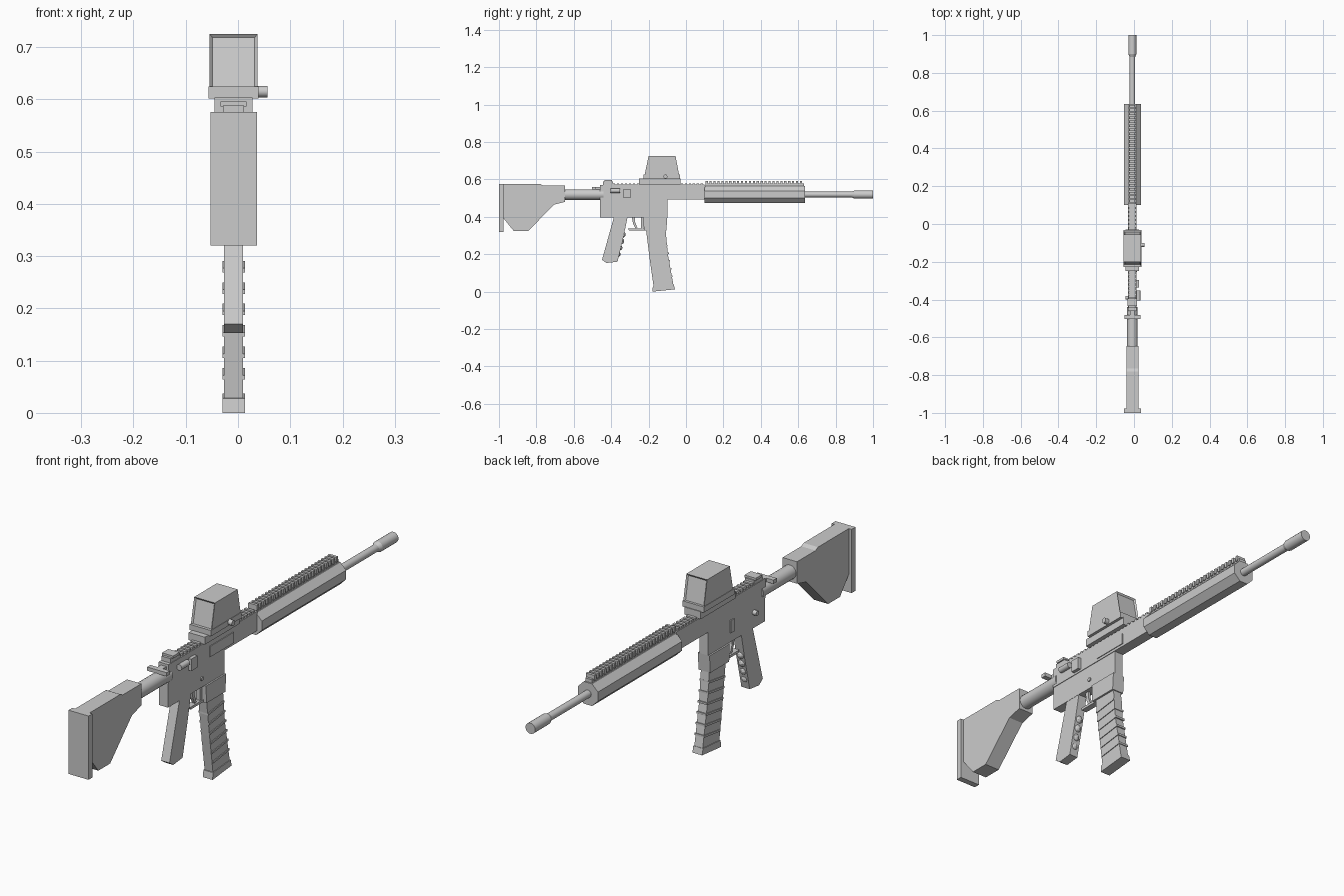
import bpy, bmesh, math
from mathutils import Matrix, Vector

if "Cube" in bpy.data.objects:
    bpy.data.objects.remove(bpy.data.objects["Cube"])

CX = -0.0085   # the long axis sits slightly left of the bounding centre
AXZ = 0.519    # bore height


def finish(name, bm):
    bmesh.ops.recalc_face_normals(bm, faces=bm.faces)
    me = bpy.data.meshes.new(name)
    bm.to_mesh(me)
    bm.free()
    ob = bpy.data.objects.new(name, me)
    bpy.context.collection.objects.link(ob)
    return ob


def add_box(bm, x0, x1, y0, y1, z0, z1):
    m = Matrix.Translation(((x0 + x1) / 2, (y0 + y1) / 2, (z0 + z1) / 2))
    m = m @ Matrix.Diagonal((x1 - x0, y1 - y0, z1 - z0, 1))
    bmesh.ops.create_cube(bm, size=1, matrix=m)


def box(name, hw, y0, y1, z0, z1):
    bm = bmesh.new()
    add_box(bm, CX - hw, CX + hw, y0, y1, z0, z1)
    return finish(name, bm)


def side_box(name, x0, x1, y0, y1, z0, z1):
    bm = bmesh.new()
    add_box(bm, x0, x1, y0, y1, z0, z1)
    return finish(name, bm)


def plate(name, hw, pts):
    """Extrude a (y, z) side profile across x."""
    bm = bmesh.new()
    f = bm.faces.new([bm.verts.new((CX - hw, y, z)) for y, z in pts])
    r = bmesh.ops.extrude_face_region(bm, geom=[f])
    vs = [v for v in r["geom"] if isinstance(v, bmesh.types.BMVert)]
    bmesh.ops.translate(bm, verts=vs, vec=(2 * hw, 0, 0))
    return finish(name, bm)


def rod(name, a, b, r1, r2=None, n=20, turn=0.0, smooth=True):
    a, b = Vector(a), Vector(b)
    d = b - a
    m = Matrix.Translation((a + b) / 2) @ d.to_track_quat('Z', 'Y').to_matrix().to_4x4()
    m = m @ Matrix.Rotation(turn, 4, 'Z')
    bm = bmesh.new()
    bmesh.ops.create_cone(bm, cap_ends=True, segments=n, radius1=r1,
                          radius2=r1 if r2 is None else r2, depth=d.length, matrix=m)
    ob = finish(name, bm)
    if smooth:
        bpy.context.view_layer.objects.active = ob
        ob.select_set(True)
        bpy.ops.object.shade_smooth_by_angle(angle=math.radians(35))
        ob.select_set(False)
    return ob


def bore(name, y0, y1, r1, r2=None, **k):
    return rod(name, (CX, y0, AXZ), (CX, y1, AXZ), r1, r2, **k)


def rail(name, y0, y1, z0, z1, z2, count):
    bm = bmesh.new()
    add_box(bm, CX - 0.015, CX + 0.015, y0, y1, z0, z1)
    step = (y1 - y0) / count
    for i in range(count):
        y = y0 + i * step
        add_box(bm, CX - 0.0195, CX + 0.0195, y, y + step * 0.55, z1 - 0.006, z2)
    return finish(name, bm)


# Stock
box("butt_pad", 0.0445, -1.0, -0.976, 0.32, 0.576)
plate("stock", 0.032, [(-0.978, 0.576), (-0.78, 0.576), (-0.765, 0.568), (-0.647, 0.568),
      (-0.647, 0.48), (-0.705, 0.465), (-0.845, 0.323), (-0.92, 0.323), (-0.978, 0.395)])
bore("buffer_tube", -0.66, -0.44, 0.028)

# Receiver
plate("upper_receiver", 0.022, [(-0.46, 0.57), (0.105, 0.57), (0.105, 0.492), (-0.46, 0.492)])
plate("lower_receiver", 0.0195, [(-0.46, 0.495), (-0.10, 0.495), (-0.10, 0.397), (-0.46, 0.397)])
plate("magazine_well", 0.026, [(-0.228, 0.397), (-0.10, 0.397), (-0.105, 0.327), (-0.225, 0.327)])
box("charging_handle_bar", 0.043, -0.503, -0.482, 0.545, 0.56)
box("charging_handle_stem", 0.012, -0.485, -0.45, 0.546, 0.56)
box("rear_sight_base", 0.02, -0.445, -0.39, 0.565, 0.588)
box("rear_sight_top", 0.025, -0.435, -0.395, 0.586, 0.596)

# Right-side and left-side controls
side_box("ejection_cover", CX, 0.0165, -0.20, -0.05, 0.502, 0.545)
side_box("deflector", CX, 0.027, -0.335, -0.297, 0.50, 0.548)
rod("forward_assist", (0.022, -0.405, 0.54), (0.022, -0.352, 0.54), 0.012, n=12)
side_box("assist_mount", CX, 0.022, -0.395, -0.355, 0.532, 0.548)
rod("receiver_pin", (CX, -0.247, 0.433), (0.016, -0.247, 0.433), 0.008, n=12)
rod("selector_knob", (CX, -0.39, 0.46), (-0.045, -0.39, 0.46), 0.010, n=12)
side_box("bolt_catch", -0.033, CX, -0.262, -0.238, 0.435, 0.485)

# Handguard, barrel and rails
bore("handguard", 0.10, 0.635, 0.0445 / math.cos(math.pi / 8), n=8,
     turn=math.pi / 8, smooth=False)
bore("barrel", 0.62, 0.91, 0.015)
bore("muzzle_taper", 0.885, 0.90, 0.015, 0.0215)
bore("muzzle_device", 0.90, 1.0, 0.0215)
rail("receiver_rail", -0.39, 0.10, 0.56, 0.572, 0.579, 23)
rail("handguard_rail", 0.105, 0.63, 0.555, 0.577, 0.592, 25)

# Optic: clamp, body, tapered hood with recessed windows
box("optic_clamp", 0.036, -0.25, -0.03, 0.574, 0.604)
box("optic_body", 0.0475, -0.227, -0.033, 0.602, 0.625)
hood = plate("optic_hood", 0.046, [(-0.222, 0.62), (-0.036, 0.62), (-0.056, 0.725), (-0.20, 0.725)])
bm = bmesh.new()
bm.from_mesh(hood.data)
bm.normal_update()
ends = [f for f in bm.faces if abs(f.normal.y) > 0.8]
bmesh.ops.inset_individual(bm, faces=ends, thickness=0.008)
for f in ends:
    n = f.normal.copy()
    bmesh.ops.translate(bm, verts=f.verts, vec=-n * 0.006)
bm.to_mesh(hood.data)
bm.free()
rod("optic_knob", (0.03, -0.11, 0.615), (0.0565, -0.11, 0.615), 0.011, n=14)

# Magazine with slanted side ribs
plate("magazine", 0.0185, [(-0.215, 0.34), (-0.11, 0.34), (-0.097, 0.20), (-0.066, 0.03),
      (-0.172, 0.018), (-0.195, 0.18)])
plate("magazine_base", 0.0215, [(-0.177, 0.028), (-0.065, 0.037), (-0.059, 0.012), (-0.18, 0.0)])
for i in range(6):
    t = i / 5
    z = 0.275 - 0.205 * t
    y0, y1 = -0.207 + 0.03 * t, -0.105 + 0.033 * t
    plate("magazine_rib_%d" % i, 0.0215, [(y0, z - 0.006), (y1, z + 0.008),
          (y1, z + 0.016), (y0, z + 0.002)])

# Pistol grip with finger swells
plate("grip", 0.0185, [(-0.385, 0.40), (-0.312, 0.40), (-0.335, 0.29), (-0.366, 0.16),
      (-0.425, 0.153), (-0.449, 0.17)])
for i, (y, z) in enumerate([(-0.342, 0.305), (-0.35, 0.27), (-0.36, 0.235), (-0.37, 0.20)]):
    bm = bmesh.new()
    m = Matrix.Translation((CX, y, z)) @ Matrix.Diagonal((0.017, 0.02, 0.017, 1))
    bmesh.ops.create_uvsphere(bm, u_segments=12, v_segments=8, radius=1, matrix=m)
    finish("finger_swell_%d" % i, bm)

# Trigger and guard
plate("trigger_guard", 0.012, [(-0.31, 0.338), (-0.225, 0.338), (-0.225, 0.328), (-0.305, 0.328)])
plate("trigger", 0.006, [(-0.29, 0.40), (-0.272, 0.40), (-0.272, 0.372), (-0.26, 0.34),
      (-0.27, 0.336), (-0.283, 0.365)])
box("guard_post", 0.008, -0.24, -0.228, 0.33, 0.40)
